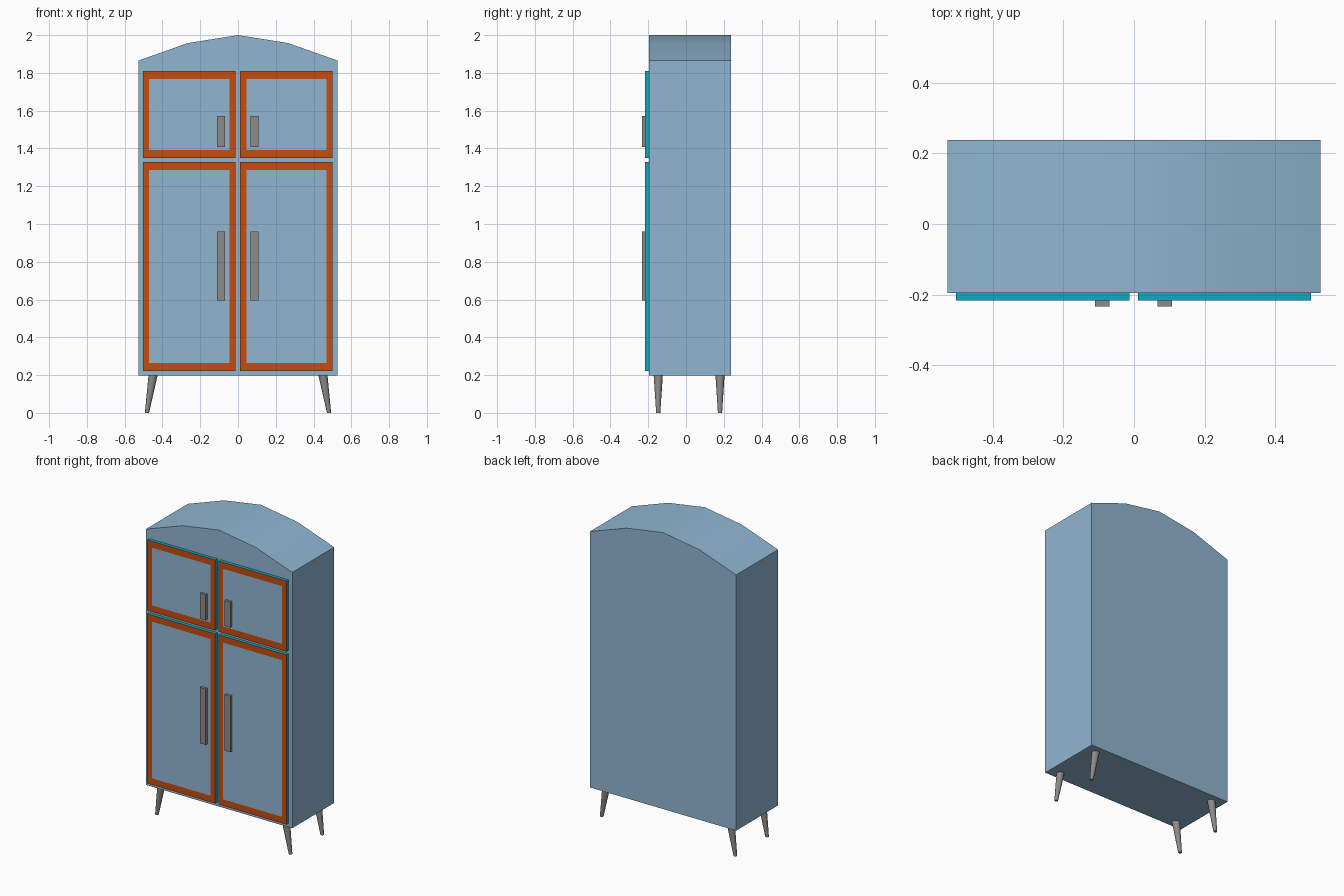
import bpy
import bmesh
from math import radians
from mathutils import Vector

if "Cube" in bpy.data.objects:
    bpy.data.objects.remove(bpy.data.objects["Cube"], do_unlink=True)


def material(name, rgb):
    mat = bpy.data.materials.new(name)
    mat.use_nodes = True
    mat.diffuse_color = (*rgb, 1)
    mat.node_tree.nodes["Principled BSDF"].inputs["Base Color"].default_value = (*rgb, 1)
    return mat


BLUE = material("pale blue", (0.28, 0.47, 0.64))
ORANGE = material("burnt orange", (0.56, 0.075, 0.005))
TEAL = material("teal", (0.005, 0.40, 0.54))
GREY = material("grey metal", (0.27, 0.26, 0.25))


def finish(name, bm, mats, smooth=False):
    bmesh.ops.recalc_face_normals(bm, faces=bm.faces)
    mesh = bpy.data.meshes.new(name)
    bm.to_mesh(mesh)
    bm.free()
    for mat in mats:
        mesh.materials.append(mat)
    obj = bpy.data.objects.new(name, mesh)
    bpy.context.collection.objects.link(obj)
    if smooth:
        bpy.ops.object.select_all(action="DESELECT")
        obj.select_set(True)
        bpy.context.view_layer.objects.active = obj
        bpy.ops.object.shade_smooth_by_angle(angle=radians(30))
    return obj


def box(low, high):
    bm = bmesh.new()
    low, high = Vector(low), Vector(high)
    bmesh.ops.create_cube(bm, size=1)
    bmesh.ops.scale(bm, vec=high - low, verts=bm.verts)
    bmesh.ops.translate(bm, vec=(low + high) / 2, verts=bm.verts)
    return bm


BODY_FRONT, BODY_BACK, DOOR_FRONT = -0.195, 0.237, -0.217

# Cabinet with a faceted arched top, extruded from its front outline
half = [(0.528, 0.197), (0.528, 1.865), (0.265, 1.958)]
outline = half + [(0, 2.0)] + [(-x, z) for x, z in reversed(half)]
bm = bmesh.new()
face = bm.faces.new([bm.verts.new((x, BODY_FRONT, z)) for x, z in outline])
grown = bmesh.ops.extrude_face_region(bm, geom=[face], use_keep_orig=True)
bmesh.ops.translate(bm, vec=(0, BODY_BACK - BODY_FRONT, 0),
                    verts=[v for v in grown["geom"] if isinstance(v, bmesh.types.BMVert)])
finish("cabinet_body", bm, [BLUE], smooth=True)


# Door: teal edges, orange border and blue panel on the front
def door(name, x0, x1, z0, z1):
    bm = box((x0, DOOR_FRONT, z0), (x1, BODY_FRONT, z1))
    bm.faces.ensure_lookup_table()
    front = min(bm.faces, key=lambda f: f.calc_center_median().y)
    ring = bmesh.ops.inset_region(bm, faces=[front], thickness=0.02)["faces"]
    for f in ring:
        f.material_index = 1
    front.material_index = 2
    cx, cz = (x0 + x1) / 2, (z0 + z1) / 2
    for v in front.verts:
        v.co.x = x0 + 0.033 if v.co.x < cx else x1 - 0.033
        v.co.z = z0 + 0.042 if v.co.z < cz else z1 - 0.042
    finish(name, bm, [TEAL, ORANGE, BLUE])


rows = {"upper": (1.35, 1.81, 1.408, 1.573), "lower": (0.222, 1.328, 0.595, 0.96)}
columns = {"right": (-0.503, -0.013, -0.11, -0.069), "left": (0.011, 0.501, 0.067, 0.108)}
for row, (z0, z1, hz0, hz1) in rows.items():
    for side, (x0, x1, hx0, hx1) in columns.items():
        door(f"{row}_{side}_door", x0, x1, z0, z1)
        handle = box((hx0, -0.234, hz0), (hx1, DOOR_FRONT, hz1))
        finish(f"{row}_{side}_handle", handle, [GREY])

# Tapered legs, splayed outwards
for depth, y in (("front", -0.147), ("back", 0.18)):
    for side, s in (("right", -1), ("left", 1)):
        bm = bmesh.new()
        bmesh.ops.create_cone(bm, cap_ends=True, segments=16, radius1=0.011,
                              radius2=0.024, depth=0.197)
        for v in bm.verts:
            v.co += Vector((s * (0.482 if v.co.z < 0 else 0.45), y, 0.0985))
        finish(f"{depth}_{side}_leg", bm, [GREY], smooth=True)
